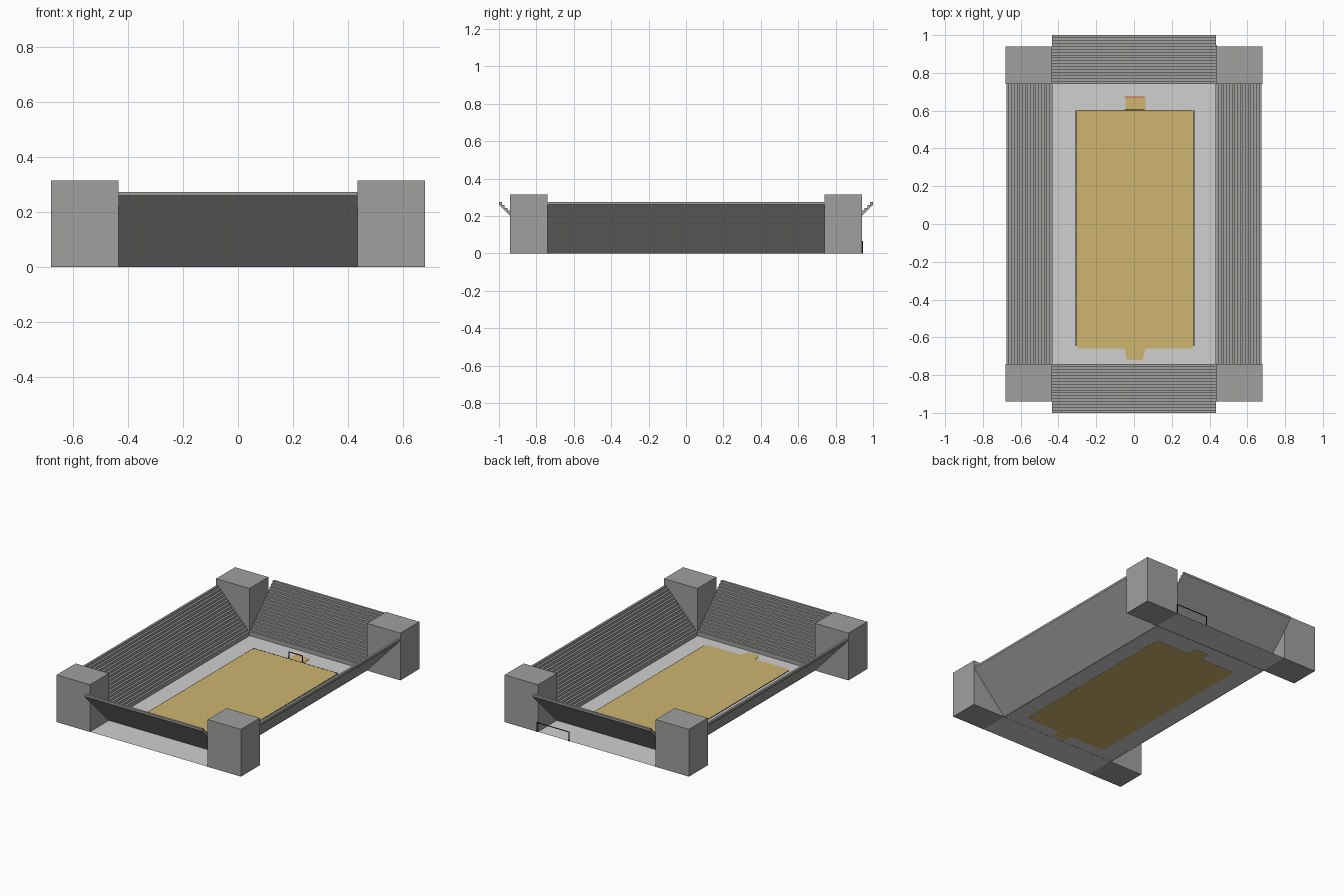
import bpy

if "Cube" in bpy.data.objects:
    bpy.data.objects.remove(bpy.data.objects["Cube"])

def material(name, rgb):
    m = bpy.data.materials.new(name)
    m.diffuse_color = (*rgb, 1)
    m.use_nodes = True
    m.node_tree.nodes["Principled BSDF"].inputs["Base Color"].default_value = m.diffuse_color
    return m

GREY = material("concrete_grey", (0.35, 0.35, 0.34))
LIGHT = material("light_grey", (0.63, 0.63, 0.63))
SAND = material("sand_yellow", (0.62, 0.46, 0.16))
BLACK = material("black", (0.01, 0.01, 0.01))
RED = material("red", (0.7, 0.08, 0.06))

def mesh(name, verts, faces, mat):
    me = bpy.data.meshes.new(name)
    me.from_pydata(verts, [], faces)
    me.materials.append(mat)
    ob = bpy.data.objects.new(name, me)
    bpy.context.collection.objects.link(ob)
    return ob

def prism(name, bottom, top, mat):
    """Closed solid between two matching rings."""
    n = len(bottom)
    faces = [tuple(range(n))[::-1], tuple(range(n, 2 * n))]
    faces += [(i, (i + 1) % n, n + (i + 1) % n, n + i) for i in range(n)]
    return mesh(name, bottom + top, faces, mat)

def box(name, x0, x1, y0, y1, z0, z1, mat):
    ring = [(x0, y0), (x1, y0), (x1, y1), (x0, y1)]
    return prism(name, [(x, y, z0) for x, y in ring], [(x, y, z1) for x, y in ring], mat)

# Floor sheet
fx, fy = 0.435, 0.94
mesh("floor", [(-fx, -fy, 0.001), (fx, -fy, 0.001), (fx, fy, 0.001), (-fx, fy, 0.001)],
     [(0, 1, 2, 3)], LIGHT)

# Pitch plate with a small tab at each end
ring = [(-0.29, -0.66), (-0.05, -0.66), (-0.04, -0.72), (0.045, -0.72), (0.06, -0.66),
        (0.30, -0.66), (0.315, -0.645), (0.315, 0.59), (0.305, 0.60), (0.06, 0.60),
        (0.06, 0.67), (-0.045, 0.67), (-0.045, 0.60), (-0.295, 0.60), (-0.305, 0.59),
        (-0.305, -0.645)]
prism("pitch", [(x, y, 0) for x, y in ring], [(x, y, 0.003) for x, y in ring], SAND)

# Thin border lines
box("border_left", -0.309, -0.305, -0.645, 0.60, 0.001, 0.003, BLACK)
box("border_right", 0.315, 0.319, -0.645, 0.60, 0.001, 0.003, BLACK)
box("border_back", -0.305, 0.315, 0.60, 0.604, 0.001, 0.0035, BLACK)
box("goal_line", -0.05, 0.055, 0.67, 0.675, 0.001, 0.003, RED)

# Stepped stands: sawtooth on top, smooth slope underneath
def stand(name, start, depth, half, rise, along_x, sign, steps=17, thick=0.014):
    d, h = depth / steps, rise / steps
    prof = [(0, 0)]
    for i in range(steps):
        z = (i + 1) * h + thick
        prof += [(i * d, z), ((i + 1) * d, z)]
    prof.append((depth, rise))
    def place(a, z, t):
        a = sign * (start + a)
        return (a, t, z) if along_x else (t, a, z)
    t = half * sign * (1 if along_x else -1)
    prism(name, [place(a, z, t) for a, z in prof], [place(a, z, -t) for a, z in prof], GREY)

for sign, side, end in ((-1, "left", "front"), (1, "right", "back")):
    stand(side + "_stand", 0.432, 0.243, 0.74, 0.26, True, sign)
    stand(end + "_stand", 0.74, 0.26, 0.434, 0.26, False, sign)

# Corner towers
for sx in (-1, 1):
    for sy in (-1, 1):
        xs, ys = sorted((sx * 0.434, sx * 0.68)), sorted((sy * 0.74, sy * 0.94))
        box("corner_tower", *xs, *ys, 0, 0.315, GREY)

# Goal frames: one on the pitch, one outside the back stand
def goal(name, x0, x1, y, h, t=0.004):
    box(name + "_post_a", x0, x0 + t, y, y + t, 0, h, BLACK)
    box(name + "_post_b", x1 - t, x1, y, y + t, 0, h, BLACK)
    box(name + "_bar", x0, x1, y, y + t, h - t, h, BLACK)

goal("pitch_goal", -0.05, 0.055, 0.602, 0.05)
goal("outer_frame", 0.20, 0.44, 0.941, 0.065)
